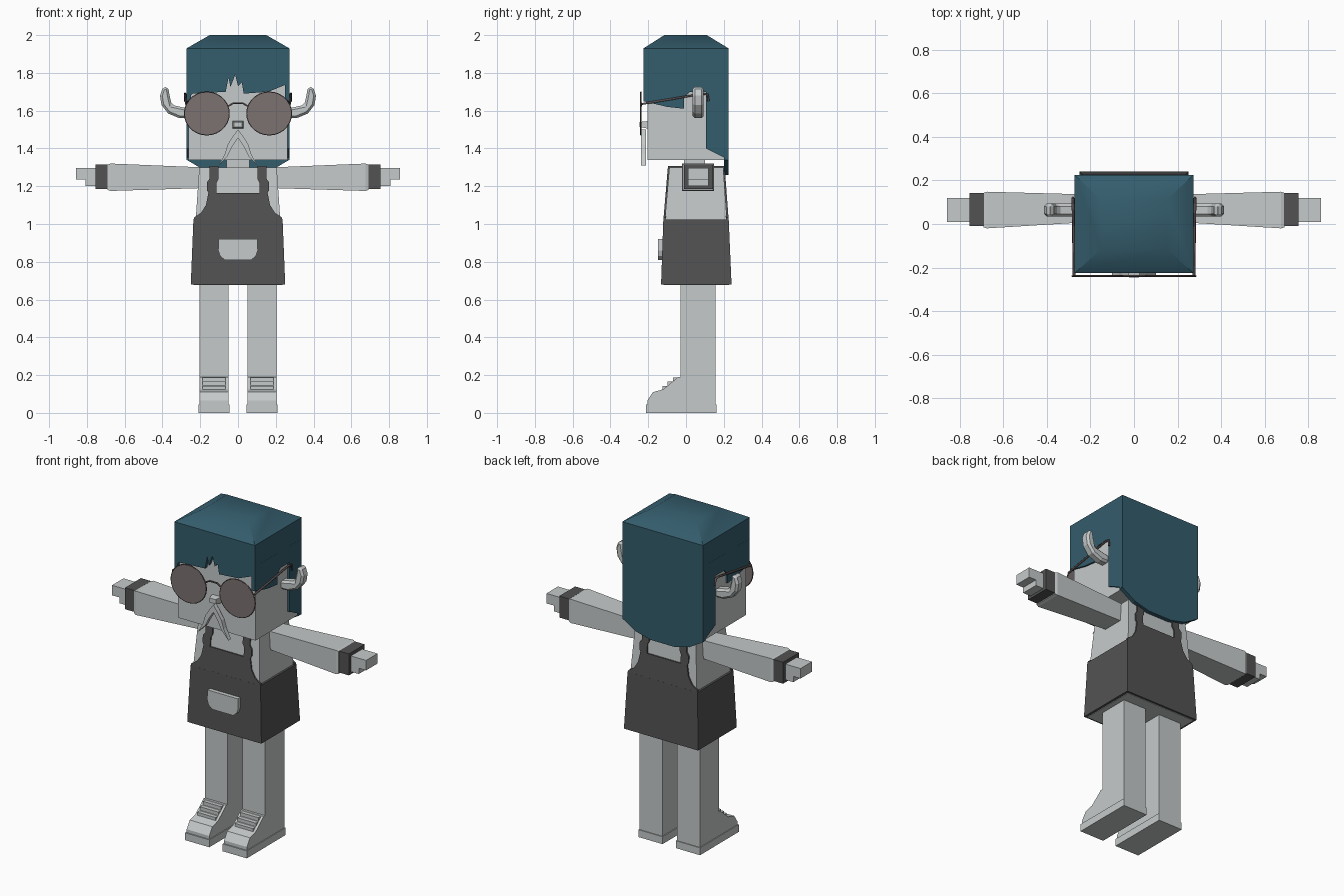
import bpy, bmesh, math

cube = bpy.data.objects.get("Cube")
if cube:
    bpy.data.objects.remove(cube, do_unlink=True)


def material(name, rgb):
    m = bpy.data.materials.new(name)
    m.use_nodes = True
    color = (*rgb, 1)
    m.diffuse_color = color
    m.node_tree.nodes["Principled BSDF"].inputs["Base Color"].default_value = color
    return m


SKIN = material("pale grey", (0.56, 0.59, 0.59))
DARK = material("charcoal", (0.085, 0.085, 0.085))
HAIR = material("teal hair", (0.034, 0.107, 0.15))
LENS = material("tinted lens", (0.2, 0.165, 0.165))
FRAME = material("brown frame", (0.10, 0.075, 0.075))


def loft(name, rings, mat, side=1):
    """Bridge equal point rings and cap both ends; side=-1 mirrors in x."""
    bm = bmesh.new()
    vs = [[bm.verts.new((x * side, y, z)) for x, y, z in r] for r in rings]
    n = len(rings[0])
    for a, b in zip(vs, vs[1:]):
        for i in range(n):
            j = (i + 1) % n
            bm.faces.new((a[i], a[j], b[j], b[i]))
    bm.faces.new(vs[0])
    bm.faces.new(vs[-1])
    bmesh.ops.recalc_face_normals(bm, faces=bm.faces)
    me = bpy.data.meshes.new(name)
    bm.to_mesh(me)
    bm.free()
    me.materials.append(mat)
    ob = bpy.data.objects.new(name, me)
    bpy.context.collection.objects.link(ob)
    return ob


def place(axis, d, a, b):
    return {"x": (d, a, b), "y": (a, d, b), "z": (a, b, d)}[axis]


def rect(axis, d, a0, a1, b0, b1):
    return [place(axis, d, a, b) for a, b in ((a0, b0), (a1, b0), (a1, b1), (a0, b1))]


def box(name, x, y, z, mat, side=1):
    return loft(name, [rect("z", h, *x, *y) for h in z], mat, side)


def prism(name, axis, pts, depth, mat, side=1):
    return loft(name, [[place(axis, d, a, b) for a, b in pts] for d in depth], mat, side)


def tube(name, pts, radius, mat):
    cu = bpy.data.curves.new(name, "CURVE")
    cu.dimensions = "3D"
    cu.bevel_depth = radius
    cu.bevel_resolution = 1
    cu.use_fill_caps = True
    sp = cu.splines.new("POLY")
    sp.points.add(len(pts) - 1)
    for p, co in zip(sp.points, pts):
        p.co = (*co, 1)
    cu.materials.append(mat)
    ob = bpy.data.objects.new(name, cu)
    bpy.context.collection.objects.link(ob)
    bpy.ops.object.select_all(action="DESELECT")
    ob.select_set(True)
    bpy.context.view_layer.objects.active = ob
    bpy.ops.object.convert(target="MESH")


def mirrored(half):
    """Close a half outline, listed from centre to centre, with its mirror."""
    return half + [(-x, z) for x, z in reversed(half) if abs(x) > 1e-5]


# Head and neck
box("head", (-0.262, 0.262), (-0.205, 0.205), (1.34, 1.9), SKIN)
box("neck", (-0.06, 0.06), (-0.01, 0.1), (1.29, 1.35), SKIN)

# Hair: chamfered cap, fringe, back and side panels
cap = loft("hair_cap", [rect("z", 1.80, -0.272, 0.272, -0.225, 0.225),
                        rect("z", 1.93, -0.272, 0.272, -0.225, 0.225),
                        rect("z", 2.00, -0.15, 0.15, -0.115, 0.11)], HAIR)
bpy.ops.object.select_all(action="DESELECT")
cap.select_set(True)
bpy.context.view_layer.objects.active = cap
bpy.ops.object.shade_smooth_by_angle(angle=math.radians(40))
fringe = [(-0.272, 1.8), (-0.272, 1.66), (-0.24, 1.69), (-0.065, 1.70), (-0.05, 1.775),
          (-0.04, 1.725), (-0.015, 1.79), (0.0, 1.73), (0.02, 1.75), (0.03, 1.69),
          (0.16, 1.70), (0.272, 1.745), (0.272, 1.8)]
prism("hair_fringe", "y", fringe, (-0.225, -0.2), HAIR)
back = mirrored([(0, 1.26), (0.08, 1.26), (0.18, 1.285), (0.272, 1.34), (0.272, 1.8), (0, 1.8)])
prism("hair_back", "y", back, (0.2, 0.225), HAIR)
side_hair = [(-0.225, 1.8), (-0.225, 1.65), (-0.1, 1.62), (-0.01, 1.61), (-0.01, 1.67),
             (0.02, 1.7), (0.105, 1.7), (0.105, 1.4), (0.225, 1.34), (0.225, 1.8)]

# Torso, skirt of the apron and pocket
loft("torso", [rect("z", 0.677, -0.235, 0.235, -0.118, 0.228),
               rect("z", 1.02, -0.224, 0.224, -0.112, 0.217),
               rect("z", 1.30, -0.205, 0.205, -0.088, 0.197)], SKIN)
loft("apron_skirt", [rect("z", 0.68, -0.25, 0.25, -0.132, 0.241),
                     rect("z", 1.025, -0.236, 0.236, -0.12, 0.226)], DARK)
pocket = mirrored([(0, 0.81), (0.07, 0.81), (0.095, 0.83), (0.105, 0.86), (0.102, 0.92), (0, 0.92)])
prism("apron_pocket", "y", pocket, (-0.148, -0.12), SKIN)

# Bib with straps, front and back, leaning with the torso
bib = mirrored([(0, 1.02), (0.236, 1.02), (0.232, 1.035), (0.195, 1.06), (0.17, 1.1),
                (0.157, 1.165), (0.165, 1.18), (0.165, 1.22), (0.15, 1.24), (0.15, 1.305),
                (0.102, 1.305), (0.102, 1.24), (0.113, 1.22), (0.113, 1.165), (0, 1.165)])
for name, depth, lean in (("bib_front", (-0.12, -0.108), 0.085), ("bib_back", (0.212, 0.226), -0.075)):
    ob = prism(name, "y", bib, depth, DARK)
    for v in ob.data.vertices:
        v.co.y += lean * (v.co.z - 1.02)

# Nose and drooping moustache
loft("nose", [rect("y", -0.2, -0.03, 0.03, 1.505, 1.545),
              rect("y", -0.245, -0.022, 0.022, 1.513, 1.54)], SKIN)
moustache = mirrored([(0, 1.5), (0.03, 1.46), (0.055, 1.42), (0.07, 1.37), (0.102, 1.31),
                      (0.055, 1.36), (0.03, 1.41), (0, 1.455)])
prism("moustache", "y", moustache, (-0.238, -0.212), SKIN)

# Bridge of the glasses
tube("glasses_bridge", [(-0.05, -0.238, 1.625), (-0.025, -0.238, 1.64), (0.025, -0.238, 1.64),
                        (0.05, -0.238, 1.625)], 0.005, FRAME)

horn = [(0.255, 1.56), (0.31, 1.56), (0.37, 1.585), (0.405, 1.63), (0.413, 1.68), (0.398, 1.725),
        (0.37, 1.725), (0.36, 1.67), (0.35, 1.63), (0.255, 1.61)]
shoe = [(-0.205, 0.04), (-0.205, 0.065), (-0.175, 0.11), (-0.12, 0.125), (-0.06, 0.175),
        (-0.045, 0.19), (-0.025, 0.19), (-0.025, 0.04)]
circle = [(math.cos(math.tau * i / 28), math.sin(math.tau * i / 28)) for i in range(28)]

for s, tag in ((1, "left"), (-1, "right")):
    prism(tag + "_hair_side", "x", side_hair, (0.25, 0.2725), HAIR, s)
    box(tag + "_shoulder_strap", (0.102, 0.15), (-0.095, 0.203), (1.295, 1.306), DARK, s)

    # Upturned ear
    ear = prism(tag + "_ear", "y", horn, (0.035, 0.093), SKIN, s)
    bev = ear.modifiers.new("soft_edges", "BEVEL")
    bev.width = 0.012
    bev.segments = 1

    # Lens, rim and temple of the glasses
    disc = [(0.165 + 0.118 * c, 1.585 + 0.113 * h) for c, h in circle]
    prism(tag + "_lens", "y", disc, (-0.242, -0.236), LENS, s)
    rim = [(s * x, -0.239, z) for x, z in disc]
    tube(tag + "_rim", rim + rim[:1], 0.004, FRAME)
    tube(tag + "_temple", [(s * 0.275, -0.236, 1.635), (s * 0.28, 0.09, 1.69),
                           (s * 0.28, 0.115, 1.685), (s * 0.28, 0.12, 1.65)], 0.006, FRAME)

    # Arm, cuff and stepped hand
    loft(tag + "_arm", [rect("x", 0.19, 0.01, 0.135, 1.19, 1.3),
                        rect("x", 0.675, -0.02, 0.148, 1.175, 1.32),
                        rect("x", 0.69, -0.015, 0.143, 1.18, 1.315)], SKIN, s)
    box(tag + "_cuff", (0.688, 0.755), (-0.01, 0.143), (1.185, 1.316), DARK, s)
    box(tag + "_fingers", (0.75, 0.857), (0.01, 0.12), (1.235, 1.296), SKIN, s)
    box(tag + "_palm", (0.75, 0.808), (0.01, 0.12), (1.2, 1.24), SKIN, s)

    # Leg, shoe, sole and laces
    box(tag + "_leg", (0.05, 0.203), (-0.03, 0.157), (0.02, 0.7), SKIN, s)
    prism(tag + "_shoe", "x", shoe, (0.05, 0.203), SKIN, s)
    box(tag + "_sole", (0.045, 0.208), (-0.212, 0.162), (0, 0.045), SKIN, s)
    for i in range(3):
        y, z = -0.115 + 0.027 * i, 0.135 + 0.023 * i
        box(tag + "_lace", (0.065, 0.188), (y - 0.009, y + 0.02), (z - 0.015, z + 0.007), SKIN, s)
